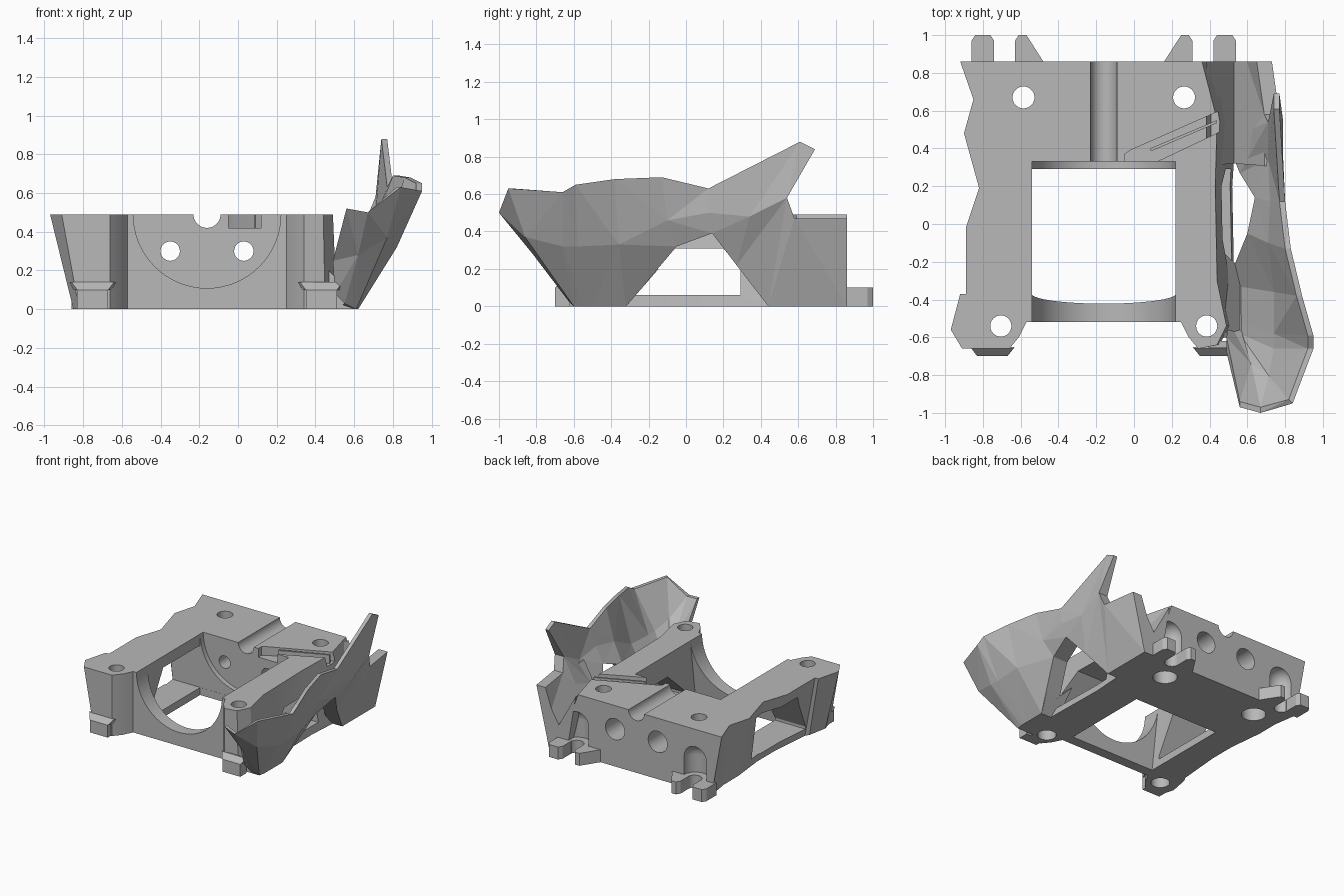
import bpy, bmesh, math
from mathutils import Matrix, Vector

default = bpy.data.objects.get("Cube")
if default:
    bpy.data.objects.remove(default)

grey = bpy.data.materials.new("plain grey")
grey.use_nodes = True
colour = (0.48, 0.48, 0.48, 1)
grey.diffuse_color = colour
grey.node_tree.nodes["Principled BSDF"].inputs["Base Color"].default_value = colour

MID = -0.16   # x of the symmetry plane of the base
TOP = 0.49    # height of the base


def finish(name, bm):
    bmesh.ops.recalc_face_normals(bm, faces=bm.faces)
    mesh = bpy.data.meshes.new(name)
    bm.to_mesh(mesh)
    bm.free()
    mesh.materials.append(grey)
    obj = bpy.data.objects.new(name, mesh)
    bpy.context.collection.objects.link(obj)
    return obj


def loft(name, ring_a, ring_b):
    """Closed solid between two rings with equal point counts."""
    bm = bmesh.new()
    a = [bm.verts.new(p) for p in ring_a]
    b = [bm.verts.new(p) for p in ring_b]
    bm.faces.new(a)
    bm.faces.new(b)
    for i in range(len(a)):
        j = (i + 1) % len(a)
        bm.faces.new((a[i], a[j], b[j], b[i]))
    return finish(name, bm)


def slab(name, outline, low, high):
    return loft(name, [(x, y, low) for x, y in outline], [(x, y, high) for x, y in outline])


def across(name, profile, left, right):
    """Prism along x from a profile of (y, z) points."""
    return loft(name, [(left, y, z) for y, z in profile], [(right, y, z) for y, z in profile])


def rod(name, start, end, radius, sides=32):
    start, end = Vector(start), Vector(end)
    axis = end - start
    bm = bmesh.new()
    turn = axis.to_track_quat('Z', 'Y').to_matrix().to_4x4()
    bmesh.ops.create_cone(bm, cap_ends=True, segments=sides, radius1=radius, radius2=radius,
                          depth=axis.length,
                          matrix=Matrix.Translation((start + end) / 2) @ turn)
    return finish(name, bm)


def ball(name, centre, radius):
    bm = bmesh.new()
    bmesh.ops.create_uvsphere(bm, u_segments=32, v_segments=16, radius=radius,
                              matrix=Matrix.Translation(centre))
    return finish(name, bm)


def cut(target, cutter):
    cutter.hide_render = True
    mod = target.modifiers.new("cut", 'BOOLEAN')
    mod.operation, mod.solver, mod.object = 'DIFFERENCE', 'EXACT', cutter
    bpy.context.view_layer.objects.active = target
    bpy.ops.object.modifier_apply(modifier=mod.name)
    bpy.data.objects.remove(cutter)


def both(x):
    """The x position and its mirror on the other side of the base."""
    return (x, 2 * MID - x)


# Base block: wider top outline lofted to a narrower bottom outline
top_outline = [(-.92, .86), (-.85, .66), (-.9, .48), (-.82, .19), (-.89, -.02), (-.89, -.37),
               (-.92, -.37), (-.97, -.56), (-.91, -.66), (-.66, -.66), (-.61, -.6), (-.57, -.52),
               (.25, -.52), (.29, -.6), (.34, -.66), (.44, -.64), (.49, -.54), (.44, -.3),
               (.43, .2), (.44, .55), (.36, .86)]
low_outline = [(-.83, .86), (-.8, .66), (-.8, .48), (-.77, .2), (-.77, -.02), (-.8, -.37),
               (-.82, -.4), (-.85, -.56), (-.82, -.66), (-.66, -.66), (-.61, -.6), (-.57, -.52),
               (.25, -.52), (.29, -.6), (.34, -.66), (.45, -.64), (.51, -.54), (.53, -.3),
               (.52, .2), (.54, .5), (.53, .86)]
base = loft("base_block", [(x, y, 0) for x, y in low_outline],
            [(x, y, TOP) for x, y in top_outline])

# Central opening, round bore and top groove
opening = [(-.45, -.1), (-.355, .6), (.29, .6), (.29, -.1)]
cut(base, across("opening", opening, -.54, .22))
cut(base, rod("bore", (MID, -.8, TOP), (MID, .33, TOP), .381, 64))
cut(base, rod("groove", (MID, .3, TOP), (MID, .95, TOP), .07))

# Side windows above the low rails, taller on the open side
shell_window = [(-.34, .06), (-.34, .08), (-.08, .31), (.2, .31), (.291, .2), (.291, .06)]
cut(base, across("shell_window", shell_window, MID, 1))
open_window = [(-.36, .06), (-.36, .08), (-.18, .4), (.291, .4), (.291, .06)]
cut(base, across("open_window", open_window, -1.2, MID))

# Screw holes with wider seats, and domed recesses above the rear forks
for x in both(-.35):
    cut(base, rod("motor_hole", (x, .2, .3), (x, 1, .3), .05))
    cut(base, rod("motor_seat", (x, .5, .3), (x, 1, .3), .085))
for x in both(-.585):
    cut(base, rod("rear_hole", (x, .67, -.1), (x, .67, .6), .058))
    cut(base, rod("rear_seat", (x, .67, -.1), (x, .67, .12), .09))
for x in both(-.705):
    cut(base, rod("front_hole", (x, -.54, -.1), (x, -.54, .6), .056))
    cut(base, rod("front_seat", (x, -.54, -.1), (x, -.54, .12), .07))
for x in both(-.685):
    cut(base, rod("fork_recess", (x, .86, .1), (x, .86, .25), .1))
    cut(base, ball("fork_dome", (x, .86, .25), .1))
    cut(base, rod("fork_slot", (x, .87, -.1), (x, .87, .2), .055))

# Diagonal cable channel with a thin rib
channel = [(-.05, .32), (-.05, .37), (-.02, .39), (.5, .62), (.5, .51), (.12, .33), (.12, .32)]
cut(base, slab("channel", channel, .42, .6))
slab("channel_rib", [(.09, .385), (.44, .535), (.44, .55), (.085, .4)], .41, TOP)

bpy.ops.object.select_all(action='DESELECT')
base.select_set(True)
bpy.context.view_layer.objects.active = base
bpy.ops.object.shade_smooth_by_angle(angle=math.radians(25))

# Rear fork prongs and front feet, mirrored across the base
prongs = {
    "outer_prong": [(-.86, .84), (-.74, .84), (-.74, .97), (-.76, 1), (-.84, 1), (-.86, .97)],
    "inner_prong": [(-.63, .84), (-.48, .86), (-.55, .97), (-.57, 1), (-.61, 1), (-.63, .97)],
    "front_foot": [(-.83, -.62), (-.83, -.7), (-.67, -.7), (-.67, -.62)],
}
for name, outline in prongs.items():
    for side in (0, 1):
        slab(name, [(both(x)[side], y) for x, y in outline], 0, .1)
for side in (0, 1):
    flare = [(-.85, -.65), (-.83, -.7), (-.67, -.7), (-.65, -.65)]
    crown = [(-.87, -.65), (-.86, -.66), (-.64, -.66), (-.63, -.65)]
    loft("foot_flare", [(both(x)[side], y, .1) for x, y in flare],
         [(both(x)[side], y, .14) for x, y in crown])

# Webs joining the base to the side shell
front_web = [(.47, 0), (.61, 0), (.66, .12), (.56, .1), (.47, .2)]
loft("front_web", [(x, -.6, z) for x, z in front_web],
     [(x, .87 * z - .32, z) for x, z in front_web])
rear_web = [(.46, 0), (.61, 0), (.72, .47), (.69, .47), (.53, .2), (.38, .47)]
loft("rear_web", [(x, .86, z) for x, z in rear_web],
     [(x, .44 - .6 * min(z, .22), z) for x, z in rear_web])

# Faceted side shell: columns of points running from the nose to the back
columns = [
    [(.5, -.64, .08), (.49, -.68, .25), (.56, -.97, .52)],
    [(.55, -.63, .03), (.62, -.82, .28), (.67, -1, .5)],
    [(.61, -.6, 0), (.77, -.86, .37), (.84, -.95, .63)],
    [(.62, -.55, 0), (.82, -.66, .32), (.95, -.66, .61)],
    [(.62, -.5, 0), (.82, -.58, .32), (.95, -.59, .65)],
    [(.62, -.32, 0), (.82, -.36, .33), (.89, -.38, .68)],
    [(.73, -.05, .32), (.79, -.1, .46), (.83, -.13, .69)],
    [(.77, .14, .39), (.8, .12, .5), (.8, .12, .63)],
    [(.69, .27, .22), (.79, .34, .48), (.77, .61, .88)],
    [(.62, .44, 0), (.79, .54, .58), (.77, .69, .84)],
    [(.62, .47, 0), (.77, .58, .47)],
    [(.62, .86, 0), (.73, .86, .47)],
]
row_wall = (.13, .08, .03)   # wall thickness from the bottom row to the rim
bm = bmesh.new()
inner = {}
grid = []
for c, column in enumerate(columns):
    inward = Vector((0, 1, 0)) if c < 2 else Vector((-.7, .7, 0)) if c == 2 else Vector((-1, 0, 0))
    grid.append([])
    for p, wall in zip(column, row_wall):
        vert = bm.verts.new(p)
        inner[vert] = bm.verts.new(Vector(p) + inward * wall)
        grid[-1].append(vert)
for left, right in zip(grid, grid[1:]):
    for k in range(min(len(left), len(right)) - 1):
        bm.faces.new((left[k], right[k], right[k + 1], left[k + 1]))
outer_faces = bm.faces[:]
border = [tuple(e.verts) for e in bm.edges if e.is_boundary]
for face in outer_faces:
    bm.faces.new([inner[v] for v in reversed(face.verts)])
for a, b in border:
    bm.faces.new((a, b, inner[b], inner[a]))
bmesh.ops.triangulate(bm, faces=bm.faces)
finish("side_shell", bm)
